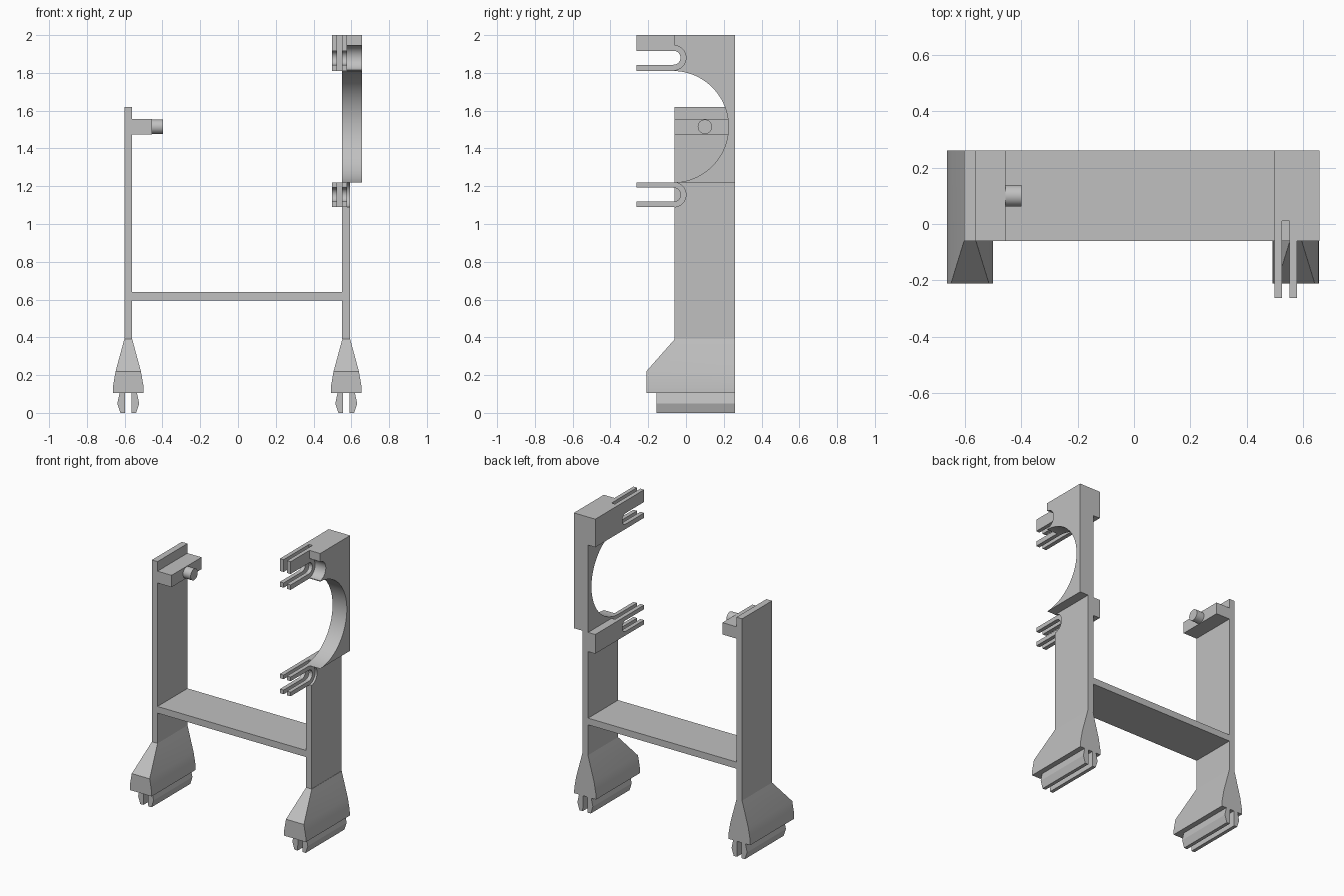
import bpy, bmesh, math

if "Cube" in bpy.data.objects:
    bpy.data.objects.remove(bpy.data.objects["Cube"])

mat = bpy.data.materials.new("plain grey")
mat.diffuse_color = (0.53, 0.53, 0.53, 1)
mat.use_nodes = True
mat.node_tree.nodes["Principled BSDF"].inputs["Base Color"].default_value = mat.diffuse_color

BACK, FRONT, TIP = 0.26, -0.06, -0.262   # depth of posts and clip tips


def finish(name, bm):
    bmesh.ops.recalc_face_normals(bm, faces=bm.faces)
    me = bpy.data.meshes.new(name)
    bm.to_mesh(me)
    bm.free()
    me.materials.append(mat)
    ob = bpy.data.objects.new(name, me)
    bpy.context.collection.objects.link(ob)
    bpy.ops.object.select_all(action='DESELECT')
    ob.select_set(True)
    bpy.context.view_layer.objects.active = ob
    bpy.ops.object.shade_smooth_by_angle(angle=math.radians(30))
    return ob


def loft(name, rings):
    """Closed solid through rings of equal point count."""
    bm = bmesh.new()
    rows = [[bm.verts.new(p) for p in r] for r in rings]
    n = len(rows[0])
    for a, b in zip(rows, rows[1:]):
        for i in range(n):
            j = (i + 1) % n
            bm.faces.new((a[i], a[j], b[j], b[i]))
    bm.faces.new(rows[0])
    bm.faces.new(rows[-1])
    return finish(name, bm)


def slab(name, profile, x0, x1):
    """Extrude a (y, z) profile along x."""
    return loft(name, [[(x, y, z) for y, z in profile] for x in (x0, x1)])


def box(name, x0, x1, y0, y1, z0, z1):
    return slab(name, [(y0, z0), (y1, z0), (y1, z1), (y0, z1)], x0, x1)


def bite(cy, cz, r, y_edge, n):
    """Arc open to the front, listed from top to bottom."""
    a = math.acos((y_edge - cy) / r)
    return [(cy + r * math.cos(a - 2 * a * i / n), cz + r * math.sin(a - 2 * a * i / n))
            for i in range(n + 1)]


def slot(cz):
    """Round-ended clip slot, listed from top to bottom."""
    r, cy = 0.037, -0.066
    return [(TIP, cz + r)] + bite(cy, cz, r, cy, 14) + [(TIP, cz - r)]


# Heights of the two clips and their slots
UP0, UP1, UPC = 1.81, 2.0, 1.88
LO0, LO1, LOC = 1.09, 1.22, 1.155
big_arc = bite(-0.07, 1.515, 0.295, FRONT, 48)

# Posts and crossbar
box("left_post", -0.602, -0.56, FRONT, BACK, 0.39, 1.62)
box("crossbar", -0.56, 0.55, FRONT, BACK, 0.595, 0.64)

# Ledge and pin on the left post
box("pin_ledge", -0.56, -0.455, FRONT, BACK, 1.475, 1.555)
pin = [(0.1 + 0.038 * math.cos(t * math.tau / 32), 1.515 + 0.038 * math.sin(t * math.tau / 32))
       for t in range(32)]
slab("pin", pin, -0.455, -0.398)

# Right post, inner layer carrying the inner clip prongs
inner = ([(FRONT, 0.39), (BACK, 0.39), (BACK, UP1), (TIP, UP1)] + slot(UPC)
         + [(TIP, UP0)] + big_arc + [(TIP, LO1)] + slot(LOC)
         + [(TIP, LO0), (FRONT, LO0)])
slab("right_post_inner", inner, 0.55, 0.577)

# Right post, outer layer with a rounded recess
slab("right_post_outer", [(FRONT, 0.39), (BACK, 0.39), (BACK, LO1)]
     + bite(-0.065, LOC, 0.065, FRONT, 24), 0.577, 0.592)

# Thick head plate with a rounded recess and the large round cutout
slab("head_plate", [(BACK, LO1), (BACK, UP1), (FRONT, UP1)]
     + bite(-0.065, UPC, 0.065, FRONT, 24) + big_arc, 0.577, 0.657)

# Outer clip prongs and the webs joining them to the post
for label, z0, z1, zc in (("upper", UP0, UP1, UPC), ("lower", LO0, LO1, LOC)):
    slab(label + "_clip_prong", [(BACK, z0), (BACK, z1), (TIP, z1)]
         + slot(zc) + [(TIP, z0)], 0.497, 0.525)
    box(label + "_clip_web", 0.525, 0.55, 0.01, BACK, z0, z1)

# Flared feet with snap-in prongs below
for label, cx in (("left", -0.581), ("right", 0.573)):
    rings = []
    for z, w, y in ((0.39, 0.021, FRONT), (0.22, 0.067, -0.21),
                    (0.14, 0.081, -0.21), (0.105, 0.082, -0.21)):
        rings.append([(cx - w, y, z), (cx + w, y, z), (cx + w, BACK, z), (cx - w, BACK, z)])
    loft(label + "_foot", rings)
    for side, s in (("a", -1), ("b", 1)):
        barb = [(0.016, 0.105), (0.046, 0.105), (0.058, 0.05), (0.042, 0.0), (0.018, 0.0)]
        loft(label + "_snap_prong_" + side,
             [[(cx + s * x, y, z) for x, z in barb] for y in (-0.155, BACK)])
